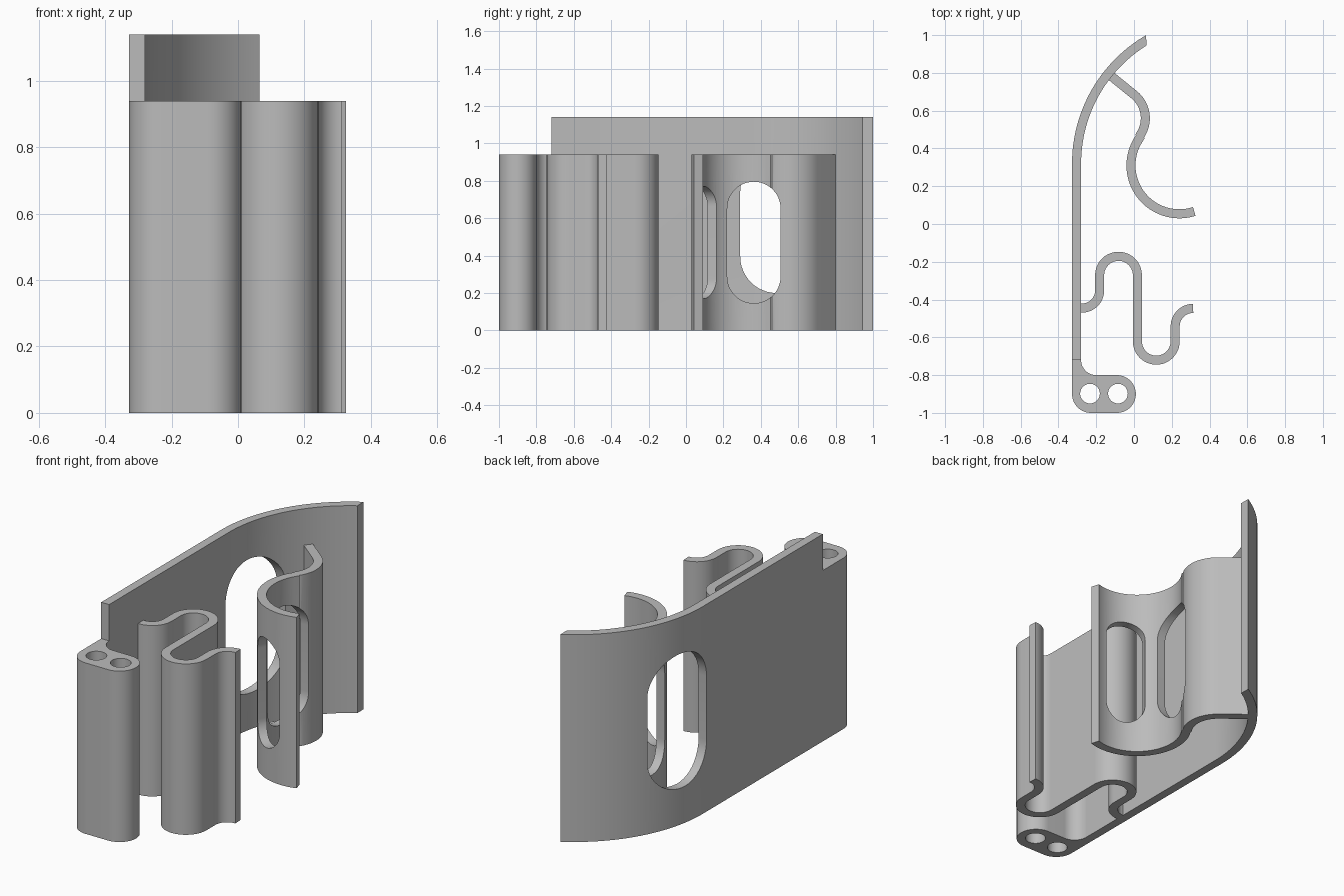
import bpy, bmesh
from math import radians, cos, sin, pi, hypot
from mathutils import Matrix, Vector

if "Cube" in bpy.data.objects:
    bpy.data.objects.remove(bpy.data.objects["Cube"])

grey = bpy.data.materials.new("plain grey")
grey.use_nodes = True
grey.diffuse_color = (0.5, 0.5, 0.5, 1)
grey.node_tree.nodes["Principled BSDF"].inputs["Base Color"].default_value = (0.5, 0.5, 0.5, 1)

BODY, WALL = 0.94, 1.14   # heights
HALF = 0.024              # half thickness of the sheet


def arc(cx, cy, r, a, b, n=20):
    steps = [radians(a + (b - a) * i / n) for i in range(n + 1)]
    return [(cx + r * cos(t), cy + r * sin(t)) for t in steps]


def finish(name, bm, height, direction=(0, 0, 1)):
    """Extrude the flat faces and make an object."""
    res = bmesh.ops.extrude_face_region(bm, geom=bm.faces[:])
    moved = [v for v in res["geom"] if isinstance(v, bmesh.types.BMVert)]
    bmesh.ops.translate(bm, verts=moved, vec=Vector(direction) * height)
    bmesh.ops.recalc_face_normals(bm, faces=bm.faces[:])
    mesh = bpy.data.meshes.new(name)
    bm.to_mesh(mesh)
    bm.free()
    mesh.materials.append(grey)
    obj = bpy.data.objects.new(name, mesh)
    bpy.context.collection.objects.link(obj)
    return obj


def prism(name, outline, height):
    bm = bmesh.new()
    bm.faces.new([bm.verts.new((x, y, 0)) for x, y in outline])
    return finish(name, bm, height)


def strip(name, left, right, height):
    """Solid between two matching edge lines."""
    bm = bmesh.new()
    a = [bm.verts.new((x, y, 0)) for x, y in left]
    b = [bm.verts.new((x, y, 0)) for x, y in right]
    for i in range(len(a) - 1):
        bm.faces.new((a[i], a[i + 1], b[i + 1], b[i]))
    return finish(name, bm, height)


def ribbon(name, path, height):
    """Bent sheet of even thickness along a centre line."""
    pts = [p for i, p in enumerate(path)
           if i == 0 or hypot(p[0] - path[i - 1][0], p[1] - path[i - 1][1]) > 0.004]
    left, right = [], []
    for i, (x, y) in enumerate(pts):
        p, q = pts[max(i - 1, 0)], pts[min(i + 1, len(pts) - 1)]
        dx, dy = q[0] - p[0], q[1] - p[1]
        k = HALF / hypot(dx, dy)
        left.append((x - dy * k, y + dx * k))
        right.append((x + dy * k, y - dx * k))
    return strip(name, left, right, height)


def cut(obj, cutter):
    cutter.hide_render = True
    mod = obj.modifiers.new("opening", "BOOLEAN")
    mod.operation = "DIFFERENCE"
    mod.solver = "EXACT"
    mod.object = cutter
    bpy.context.view_layer.objects.active = obj
    bpy.ops.object.modifier_apply(modifier=mod.name)
    bpy.data.objects.remove(cutter)


def slot(obj, x, y, z, angle, width, height, depth):
    """Cut an upright round-ended slot from (x, y), running along angle."""
    r = width / 2
    s = height / 2 - r
    outline = arc(0, s, r, 0, 180, 24) + arc(0, -s, r, 180, 360, 24)
    cutter = prism("slot_cutter", outline, depth)
    t = radians(angle)
    axes = Matrix(((-sin(t), 0, cos(t), x), (cos(t), 0, sin(t), y), (0, 1, 0, z), (0, 0, 0, 1)))
    cutter.data.transform(axes)
    cut(obj, cutter)


# Tall side wall, straight and then curving inwards
outer = [(-0.328, -0.72)] + arc(0.457, 0.32, 0.785, 180, 120, 32)
inner = [(-0.28, -0.72)] + arc(0.457, 0.32, 0.737, 180, 122.1, 32)
wall = strip("side_wall", outer, inner, WALL)
slot(wall, -0.5, 0.485, WALL / 2, 0, 0.39, 0.74, 0.4)

# Foot block with two round holes
foot_outline = ([(-0.328, -0.72)] + arc(-0.228, -0.9, 0.1, 180, 270)
                + arc(-0.09, -0.9, 0.1, -90, 90) + arc(-0.2, -0.72, 0.08, 270, 180))
foot = prism("foot_block", foot_outline, BODY)
for x in (-0.233, -0.085):
    drill = prism("drill", arc(x, -0.898, 0.052, 0, 352.5, 47), 2)
    drill.data.transform(Matrix.Translation((0, 0, -0.5)))
    cut(foot, drill)

# Front spring: winding sheet
front_path = ([(-0.29, -0.445)] + arc(-0.275, -0.352, 0.093, -90, 0)
              + arc(-0.082, -0.271, 0.1, 180, 0) + arc(0.118, -0.621, 0.1, 180, 360)
              + arc(0.313, -0.542, 0.095, 180, 90))
front_spring = ribbon("front_spring", front_path, BODY)

# Back spring: S-shaped sheet with two slots
back_path = ([(-0.12, 0.782)] + arc(-0.1, 0.56, 0.16, 51, -36)
             + arc(0.24, 0.31, 0.256, 144, 288, 36))
back_spring = ribbon("back_spring", back_path, BODY)
slot(back_spring, -0.2, 0.363, BODY / 2, 0, 0.285, 0.65, 0.5)
slot(back_spring, 0.18, 0.173, BODY / 2, 246, 0.21, 0.6, 0.3)

# Smooth bends, sharp edges
for obj in (wall, foot, front_spring, back_spring):
    bpy.ops.object.select_all(action="DESELECT")
    obj.select_set(True)
    bpy.context.view_layer.objects.active = obj
    bpy.ops.object.shade_smooth_by_angle(angle=radians(30))
